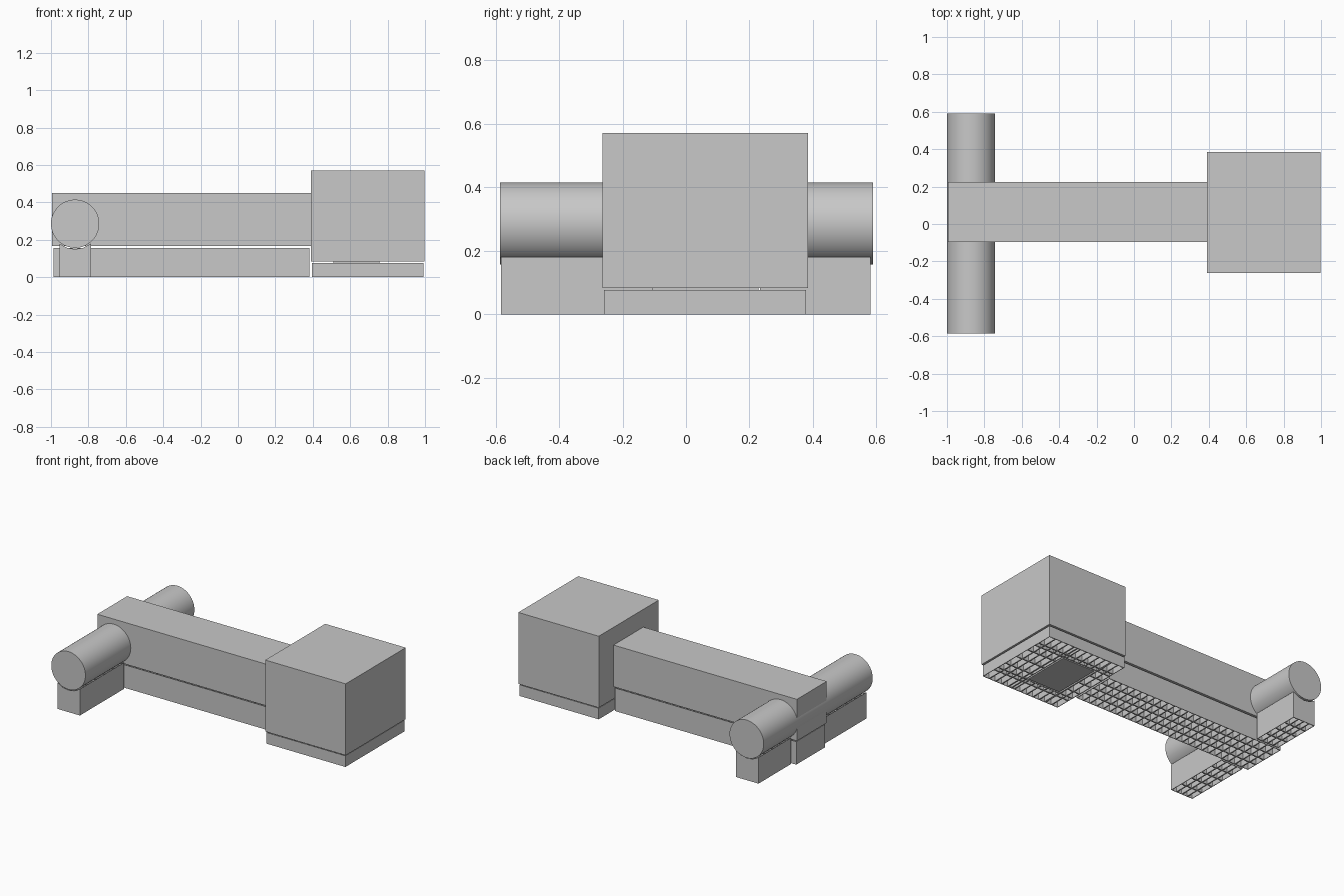
import bpy
import bmesh
import math
from mathutils import Vector

if "Cube" in bpy.data.objects:
    bpy.data.objects.remove(bpy.data.objects["Cube"])

grey = bpy.data.materials.new("plain_grey")
grey.use_nodes = True
grey.diffuse_color = (0.58, 0.58, 0.58, 1)
grey.node_tree.nodes["Principled BSDF"].inputs["Base Color"].default_value = (0.58, 0.58, 0.58, 1)

AXIS_X, AXIS_Z, BAR_R = -0.871, 0.286, 0.129


def add_object(name, bm):
    bmesh.ops.recalc_face_normals(bm, faces=bm.faces)
    mesh = bpy.data.meshes.new(name)
    bm.to_mesh(mesh)
    bm.free()
    mesh.materials.append(grey)
    obj = bpy.data.objects.new(name, mesh)
    bpy.context.collection.objects.link(obj)
    return obj


def box(name, low, high):
    low, high = Vector(low), Vector(high)
    bm = bmesh.new()
    bmesh.ops.create_cube(bm, size=1)
    bmesh.ops.scale(bm, vec=high - low, verts=bm.verts)
    bmesh.ops.translate(bm, vec=(low + high) / 2, verts=bm.verts)
    return add_object(name, bm)


def lattice(name, x0, x1, y0, y1, height, nx, ny, hole=None, cradle=False):
    """Open-celled block of thin walls, optionally with a hole or a hollowed top."""
    bm = bmesh.new()
    bmesh.ops.create_grid(bm, x_segments=nx, y_segments=ny, size=0.5)
    bmesh.ops.scale(bm, vec=(x1 - x0, y1 - y0, 1), verts=bm.verts)
    bmesh.ops.translate(bm, vec=((x0 + x1) / 2, (y0 + y1) / 2, 0), verts=bm.verts)
    if hole:
        hx0, hx1, hy0, hy1 = hole
        for point, normal in (((hx0, 0, 0), (1, 0, 0)), ((hx1, 0, 0), (1, 0, 0)),
                              ((0, hy0, 0), (0, 1, 0)), ((0, hy1, 0), (0, 1, 0))):
            bmesh.ops.bisect_plane(bm, geom=bm.verts[:] + bm.edges[:] + bm.faces[:],
                                   plane_co=point, plane_no=normal)
        inside = []
        for f in bm.faces:
            c = f.calc_center_median()
            if hx0 < c.x < hx1 and hy0 < c.y < hy1:
                inside.append(f)
        bmesh.ops.delete(bm, geom=inside, context='FACES')
    # Cut each cell open, then raise the remaining wall outlines
    cells = bm.faces[:]
    bmesh.ops.inset_individual(bm, faces=cells, thickness=0.006)
    bmesh.ops.delete(bm, geom=cells, context='FACES')
    raised = bmesh.ops.extrude_face_region(bm, geom=bm.faces[:])["geom"]
    for v in (g for g in raised if isinstance(g, bmesh.types.BMVert)):
        v.co.z = height
        if cradle:
            v.co.z = AXIS_Z - math.sqrt((BAR_R + 0.007) ** 2 - (v.co.x - AXIS_X) ** 2)
    return add_object(name, bm)


# Solid body: head block, long arm and the foot under the head
box("head_block", (0.39, -0.263, 0.083), (0.998, 0.384, 0.571))
box("arm", (-0.995, -0.097, 0.166), (0.392, 0.225, 0.45))
box("head_foot", (0.51, -0.105, 0), (0.757, 0.228, 0.09))

# Round cross bar through the end of the arm
bpy.ops.mesh.primitive_cylinder_add(vertices=64, radius=BAR_R, depth=1.176,
                                    location=(AXIS_X, 0.002, AXIS_Z),
                                    rotation=(math.pi / 2, 0, 0))
bar = bpy.context.object
bar.name = "cross_bar"
bar.data.materials.append(grey)
bpy.ops.object.shade_smooth_by_angle(angle=math.radians(30))

# Open-celled supports below each overhang
lattice("head_support", 0.395, 0.992, -0.258, 0.378, 0.076, 12, 6,
        hole=(0.5, 0.767, -0.115, 0.238))
lattice("arm_support", -0.987, 0.382, -0.092, 0.22, 0.157, 26, 4)
for name, y0, y1 in (("bar_support_front", -0.583, -0.105), ("bar_support_back", 0.233, 0.582)):
    lattice(name, -0.955, -0.786, y0, y1, 0.18, 4, round((y1 - y0) / 0.09), cradle=True)
